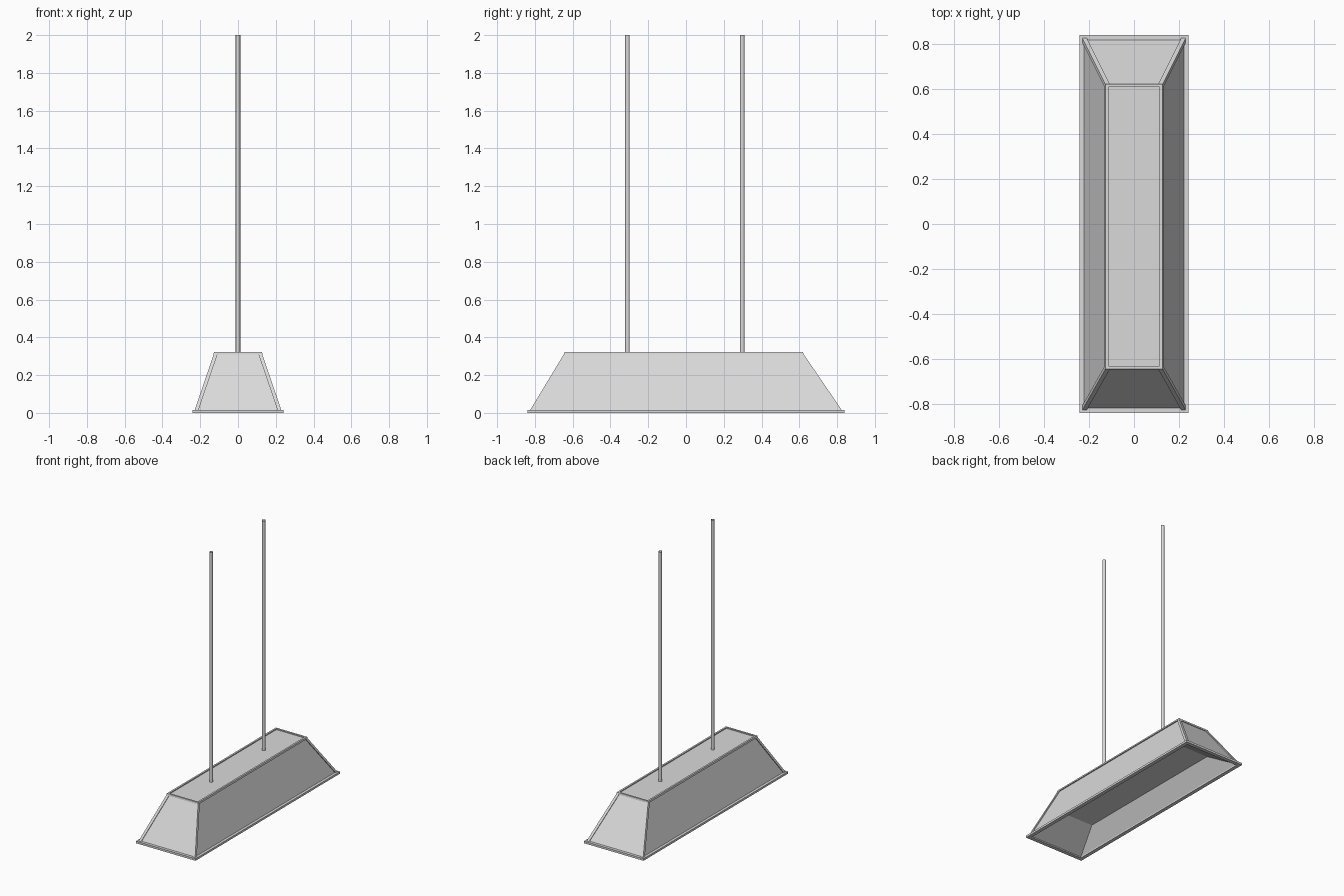
import bpy, bmesh
from mathutils import Vector

cube = bpy.data.objects.get("Cube")
if cube:
    bpy.data.objects.remove(cube)


def material(name, value):
    m = bpy.data.materials.new(name)
    m.use_nodes = True
    colour = (value, value, value, 1)
    m.diffuse_color = colour
    m.node_tree.nodes["Principled BSDF"].inputs["Base Color"].default_value = colour
    return m


METAL = material("light grey metal", 0.7)


def make(name, bm):
    bmesh.ops.recalc_face_normals(bm, faces=bm.faces)
    mesh = bpy.data.meshes.new(name)
    bm.to_mesh(mesh)
    bm.free()
    mesh.materials.append(METAL)
    ob = bpy.data.objects.new(name, mesh)
    bpy.context.collection.objects.link(ob)
    return ob


def rect(x, y, z, shift=0):
    return [Vector((sx * x, sy * y + shift, z)) for sx, sy in ((-1, -1), (1, -1), (1, 1), (-1, 1))]


def loft(bm, rings, closed=False):
    loops = [[bm.verts.new(p) for p in ring] for ring in rings]
    pairs = list(zip(loops, loops[1:])) + ([(loops[-1], loops[0])] if closed else [])
    for a, b in pairs:
        for i in range(4):
            j = (i + 1) % 4
            bm.faces.new((a[i], a[j], b[j], b[i]))
    return loops


# Tapered hood panels, set back behind the trim
SHIFT = -0.012
bm = bmesh.new()
loops = loft(bm, [rect(0.224, 0.82, 0.01), rect(0.12, 0.624, 0.315, SHIFT)])
bm.faces.new(loops[-1])
make("hood", bm)

# Shallow reflector tray inside the opening
bm = bmesh.new()
loops = loft(bm, [rect(0.216, 0.812, 0.008), rect(0.135, 0.6, 0.13)])
bm.faces.new(loops[-1])
make("reflector", bm)

# Flat lip around the opening
bm = bmesh.new()
loft(bm, [rect(0.242, 0.838, 0), rect(0.242, 0.838, 0.015),
          rect(0.215, 0.811, 0.015), rect(0.215, 0.811, 0)], closed=True)
make("bottom_lip", bm)

# Raised rim around the top panel
bm = bmesh.new()
loft(bm, [rect(0.13, 0.634, 0.309, SHIFT), rect(0.127, 0.632, 0.322, SHIFT),
          rect(0.114, 0.619, 0.322, SHIFT), rect(0.114, 0.619, 0.309, SHIFT)], closed=True)
make("top_rim", bm)

# Corner strips along the sloping edges
corners = zip(("front_right", "front_left", "back_left", "back_right"),
              rect(0.231, 0.828, 0.01), rect(0.127, 0.632, 0.315, SHIFT))
for name, a, b in corners:
    bm = bmesh.new()
    dx = Vector((-0.02 if a.x > 0 else 0.02, 0, 0))
    dy = Vector((0, -0.02 if a.y > 0 else 0.02, 0))
    loops = loft(bm, [[p, p + dx, p + dx + dy, p + dy] for p in (a, b)])
    for loop in loops:
        bm.faces.new(loop)
    make(name + "_corner_strip", bm)

# Hanging rods, open tubes
for name, y in (("front_rod", -0.31), ("back_rod", 0.298)):
    bpy.ops.mesh.primitive_cylinder_add(vertices=16, radius=0.012, depth=1.685,
                                        end_fill_type='NOTHING', location=(0, y, 1.1575))
    rod = bpy.context.object
    rod.name = name
    rod.data.materials.append(METAL)
    bpy.ops.object.shade_smooth_by_angle()
